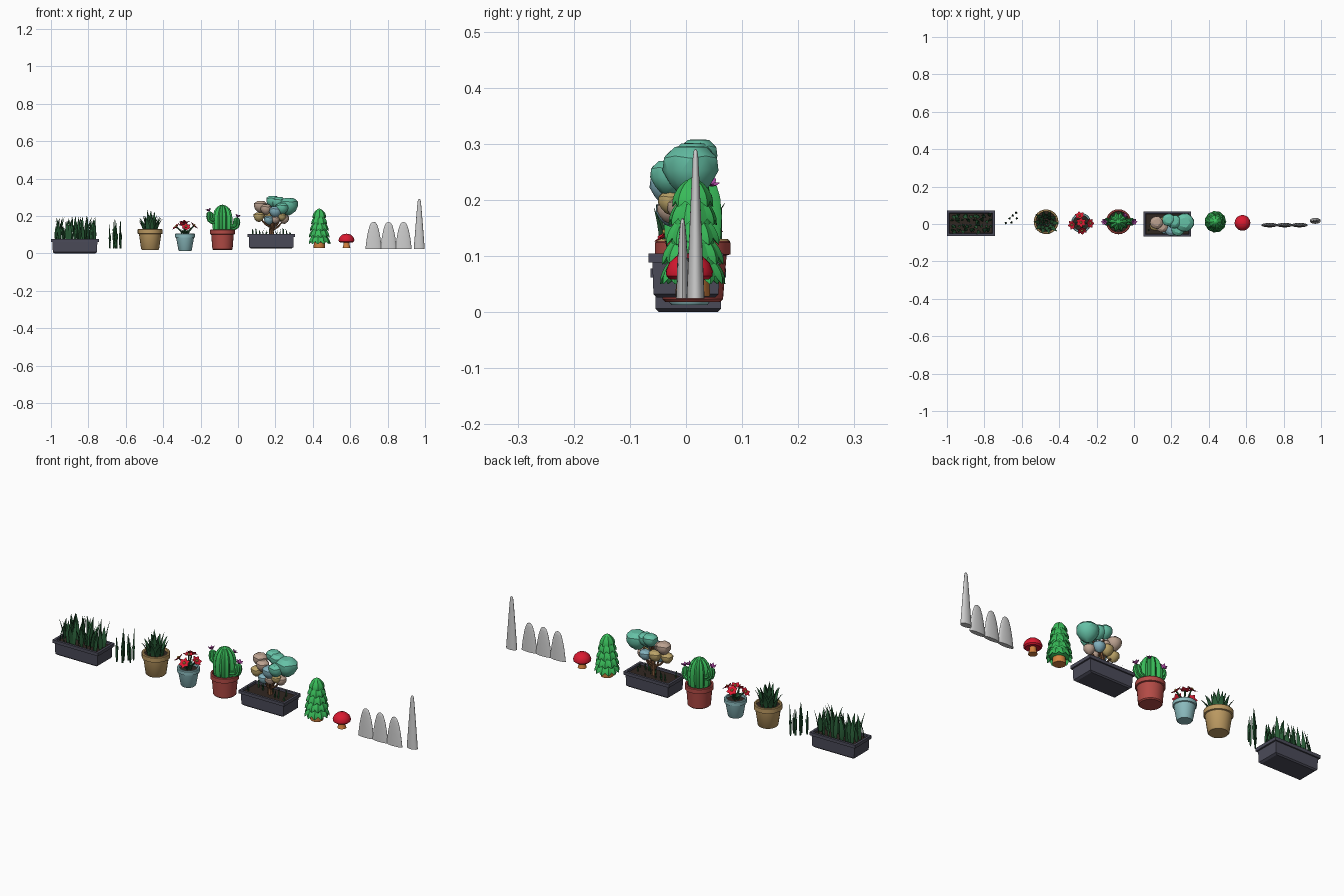
import bpy, bmesh, math, random
from mathutils import Vector, Matrix

if "Cube" in bpy.data.objects:
    bpy.data.objects.remove(bpy.data.objects["Cube"])

random.seed(4)
TAU = math.tau
COL = dict(slate=(.07, .07, .1), soil=(.03, .02, .015), dark=(.02, .1, .035), tan=(.5, .32, .12),
           aqua=(.26, .5, .52), terracotta=(.45, .07, .06), green=(.04, .5, .1), red=(.7, .01, .03),
           yellow=(.8, .5, .1), purple=(.4, .06, .35), bark=(.2, .09, .04), orange=(.65, .22, .05),
           mint=(.13, .53, .38), blue=(.22, .43, .5), sand=(.5, .36, .28), ochre=(.5, .37, .14))


def loft(bm, rings):
    """Skin closed rings of points and cap both ends."""
    vs = [[bm.verts.new(p) for p in r] for r in rings]
    n = len(vs[0])
    for a, b in zip(vs, vs[1:]):
        for i in range(n):
            bm.faces.new((a[i], a[(i + 1) % n], b[(i + 1) % n], b[i]))
    bm.faces.new(vs[0][::-1])
    bm.faces.new(vs[-1])


def finish(bm, name, col=None, angle=40):
    bmesh.ops.recalc_face_normals(bm, faces=bm.faces[:])
    me = bpy.data.meshes.new(name)
    bm.to_mesh(me)
    bm.free()
    ob = bpy.data.objects.new(name, me)
    bpy.context.collection.objects.link(ob)
    if col:
        mat = bpy.data.materials.get(col) or bpy.data.materials.new(col)
        mat.diffuse_color = (*COL[col], 1)
        mat.use_nodes = True
        mat.node_tree.nodes["Principled BSDF"].inputs["Base Color"].default_value = mat.diffuse_color
        me.materials.append(mat)
    if angle:
        bpy.ops.object.select_all(action='DESELECT')
        ob.select_set(True)
        bpy.context.view_layer.objects.active = ob
        bpy.ops.object.shade_smooth_by_angle(angle=math.radians(angle))
    return ob


def lathe(name, x, y, profile, col=None, n=24, sy=1.0):
    bm = bmesh.new()
    loft(bm, [[(x + r * math.cos(TAU * i / n), y + sy * r * math.sin(TAU * i / n), z)
               for i in range(n)] for r, z in profile])
    return finish(bm, name, col)


def tube(bm, path, radii, n=8, ribs=0, depth=.14):
    pts = [Vector(p) for p in path]
    rings = []
    for k, p in enumerate(pts):
        t = (pts[min(k + 1, len(pts) - 1)] - pts[max(k - 1, 0)]).normalized()
        u = t.cross(Vector((0, 1, 0))).normalized()
        v = u.cross(t)
        rings.append([p + (u * math.cos(a) + v * math.sin(a)) * radii[k] * (1 + depth * math.cos(ribs * a) * bool(ribs))
                      for a in (TAU * i / n for i in range(n))])
    loft(bm, rings)


def blade(bm, base, ang, out, rise, w, power=2, thick=.25, prof=(.6, .9, 1, .78, .45, .04), m=Matrix()):
    """Curved pointed leaf with a diamond section."""
    d, side = Vector((math.cos(ang), math.sin(ang), 0)), Vector((-math.sin(ang), math.cos(ang), 0))
    path = lambda t: Vector(base) + d * out * t ** power + Vector((0, 0, rise * t))
    rings = []
    for k, f in enumerate(prof):
        t = k / (len(prof) - 1)
        nrm = side.cross(path(t + .05) - path(t)).normalized()
        c, s, h = path(t), side * w * f, nrm * w * f * thick
        rings.append([m @ p for p in (c + s, c + h, c - s, c - h)])
    loft(bm, rings)


def planter(name, x, y, z):
    bm = bmesh.new()
    loft(bm, [[(x + sx * hx, y + sy * hy, z + h) for sx, sy in ((-1, -1), (1, -1), (1, 1), (-1, 1))]
              for hx, hy, h in ((.108, .052, 0), (.118, .058, .006), (.120, .060, .062), (.128, .067, .062),
                                (.128, .067, .078), (.116, .055, .078), (.114, .053, .064))])
    finish(bm, name, 'slate', 0)
    bm = bmesh.new()
    bmesh.ops.create_cube(bm, size=1, matrix=Matrix.Translation((x, y, z + .063)) @ Matrix.Diagonal((.228, .106, .012, 1)))
    finish(bm, name + "_soil", 'soil', 0)


def pot(name, x, y, z0, z1, rb, rt, col):
    rim = z1 - (z1 - z0) * .24
    lathe(name, x, y, [(rb * .9, z0), (rb, z0 + .005), (rt * .9, rim), (rt, rim + .002), (rt, z1 - .003),
                       (rt - .003, z1), (rt - .01, z1), (rt - .012, z1 - .014)], col)
    lathe(name + "_soil", x, y, [(rt - .011, z1 - .02), (rt - .011, z1 - .011)], 'soil')


def flower(bm, pos, ang, tilt, r, w, n=6, cup=.3):
    m = Matrix.Translation(pos) @ Matrix.Rotation(ang, 4, 'Z') @ Matrix.Rotation(tilt, 4, 'Y')
    for i in range(n):
        blade(bm, (0, 0, 0), TAU * i / n, r, r * cup, w, 1.2, .2, (.3, .75, 1, .95, .6, .1), m)


def ball(bm, p, r, sub=2, sc=(1, 1, 1)):
    return bmesh.ops.create_icosphere(bm, subdivisions=sub, radius=r,
                                      matrix=Matrix.Translation(p) @ Matrix.Diagonal((*sc, 1)))['verts']


rnd = random.uniform

# Long planter full of leaves
planter("leaf_planter", -.872, .004, 0)
bm = bmesh.new()
for i in range(11):
    for j in range(4):
        blade(bm, (-.972 + .02 * i + rnd(-.006, .006), -.036 + .027 * j, .066), rnd(0, TAU), rnd(.008, .03),
              rnd(.075, .135), rnd(.009, .013))
finish(bm, "planter_leaves", 'dark')

# Loose grass spears
bm = bmesh.new()
for x, y, h in ((-.685, .005, .13), (-.665, .03, .165), (-.648, .045, .14), (-.63, .06, .16), (-.627, .03, .13), (-.655, .008, .15)):
    blade(bm, (x, y, .025), rnd(0, TAU), .004, h, .007, 2, .7)
    for k in range(3):
        blade(bm, (x, y, .025), TAU * k / 3 + x * 30, .008, h * rnd(.45, .7), .005, 1.5, .5)
finish(bm, "grass_spears", 'dark')

# Tan pot with spreading leaves
pot("tan_pot", -.47, .012, .018, .13, .048, .066, 'tan')
bm = bmesh.new()
for n, r, out, h in ((10, .036, .036, .075), (8, .022, .026, .1), (5, .008, .012, .115)):
    for i in range(n):
        a = TAU * i / n + n
        blade(bm, (-.47 + r * math.cos(a), .008 + r * math.sin(a), .116), a, out * rnd(.6, 1.1), h * rnd(.8, 1.08), .0125)
finish(bm, "pot_leaves", 'dark')

# Aqua pot with red flowers
pot("aqua_pot", -.283, .006, .013, .106, .036, .053, 'aqua')
petals, stems, eyes = bmesh.new(), bmesh.new(), bmesh.new()
for x, y, z in ((-.29, .042, .155), (-.328, -.004, .14), (-.238, .004, .146), (-.278, -.032, .138), (-.283, .008, .163)):
    dx, dy = x + .283, y - .006
    flower(petals, (x, y, z), math.atan2(dy, dx), .75 if abs(dx) + abs(dy) > .01 else .1, .027, .011)
    ball(eyes, (x + dx * .1, y + dy * .1, z + .005), .007, 1)
    tube(stems, [(-.283 + dx * f, .006 + dy * f, zz) for f, zz in ((.2, .09), (.5, .12), (1, z))], [.004] * 3, 6)
for i in range(8):
    blade(stems, (-.283, .006, .096), TAU * i / 8, .035, rnd(.02, .035), .01)
finish(petals, "red_petals", 'red')
finish(stems, "flower_stems", 'dark')
finish(eyes, "flower_centres", 'yellow')

# Terracotta pot with ribbed cactus
CX, CY = -.083, .012
pot("terracotta_pot", CX, CY, .018, .127, .054, .067, 'terracotta')
bm = bmesh.new()
tube(bm, [(CX, CY, z) for z in (.112, .135, .17, .205, .23, .247, .256, .26)],
     [.042, .046, .048, .045, .038, .026, .014, .003], 60, 10)
blooms = bmesh.new()
for s, z, reach, up in ((-1, .17, .068, .225), (1, .137, .076, .193)):
    tube(bm, [(CX + s * .03, CY, z), (CX + s * (reach - .016), CY, z + .003), (CX + s * (reach - .004), CY, z + .012),
              (CX + s * reach, CY, z + .028), (CX + s * reach, CY, up - .008), (CX + s * reach, CY, up)],
         [.014, .016, .017, .017, .014, .003], 32, 8)
    flower(blooms, (CX + s * (reach + .003), CY, up), 0, s * .35, .018, .007, 6, .9)
flower(blooms, (CX + .03, CY + .03, .225), .8, .7, .014, .006, 6, .9)
finish(bm, "cactus", 'green')
finish(blooms, "cactus_blooms", 'purple')

# Planter with a small tree of coloured puffs
planter("tree_planter", .178, 0, .026)
trunk, sprigs = bmesh.new(), bmesh.new()
tube(trunk, [(.182, 0, .085), (.178, 0, .13), (.188, 0, .18), (.185, 0, .24)], [.014, .01, .009, .006])
groups = dict(mint=[(.185, .022, .278, .034), (.27, .008, .252, .05), (.235, -.03, .24, .034), (.215, .012, .27, .036)],
              blue=[(.2, -.032, .222, .033), (.165, -.028, .178, .026), (.215, .02, .195, .028)],
              sand=[(.12, .008, .25, .034), (.15, -.015, .235, .03), (.247, -.008, .183, .026), (.2, -.03, .18, .022)],
              ochre=[(.112, -.008, .195, .028), (.165, .012, .2, .03), (.235, -.028, .195, .022)])
for col, puffs in groups.items():
    bm = bmesh.new()
    for x, y, z, r in puffs:
        for v in ball(bm, (x, y, z), r, 2, (1.05, 1, 1)):
            k = (v.co.z - z) / r
            f = 1 + .28 * min(k, .4)              # narrow towards the underside
            v.co = (x + (v.co.x - x) * f, y + (v.co.y - y) * f, min(v.co.z, z + r * .88))
        tube(trunk, [(.183, 0, z - .06), ((x + .183) / 2, y / 2, z - .04), (x, y, z)], [.006, .005, .003], 6)
    finish(bm, "puffs_" + col, col, 25)
for i in range(12):
    x, y = .08 + .018 * i, rnd(-.04, .04)
    for k in range(2):
        blade(sprigs, (x, y, .09), rnd(0, TAU), .008, rnd(.025, .05), .004)
finish(trunk, "tree_trunk", 'bark')
finish(sprigs, "planter_sprigs", 'dark')

# Scaly conifer
TX, TY = .435, .012
lathe("conifer_trunk", TX, TY, [(.03, .028), (.031, .032), (.028, .07)], 'orange', 12)
lathe("conifer_core", TX, TY, [(.026, .058), (.045, .068), (.042, .1), (.035, .15), (.03, .19), (.025, .215),
                               (.015, .232), (.002, .24)], 'green', 20)
bm = bmesh.new()
for k, (tip, r, n) in enumerate(((.05, .058, 11), (.085, .055, 11), (.12, .049, 10), (.155, .043, 9), (.188, .036, 8))):
    for i in range(n):
        a = TAU * (i + .5 * (k % 2)) / n
        q = r - .026
        blade(bm, (TX + q * math.cos(a), TY + q * math.sin(a), tip + .045), a, .026, -.045, .0165, .8, .4,
              (.4, .8, 1, 1, .75, .1))
finish(bm, "conifer_scales", 'green')

# Mushroom
lathe("mushroom_stem", .58, .006, [(.021, .028), (.019, .035), (.015, .05), (.015, .075)], 'orange', 16)
lathe("mushroom_cap", .58, .006, [(.012, .062), (.034, .058), (.041, .064), (.042, .073), (.036, .088),
                                  (.023, .1), (.01, .104), (.001, .105)], 'red')

# Grey flattened stones and the tall spire
for i in range(3):
    lathe("stone_%d" % (i + 1), .725 + .08 * i, -.006, [(.044, .024), (.042, .04), (.036, .085), (.028, .125), (.02, .15),
                                                       (.013, .163), (.003, .168)], None, 20, .27)
lathe("spire", .969, .017, [(.029, .024), (.028, .04), (.021, .13), (.014, .22), (.009, .275), (.006, .287),
                            (.001, .291)], None, 20, .55)
